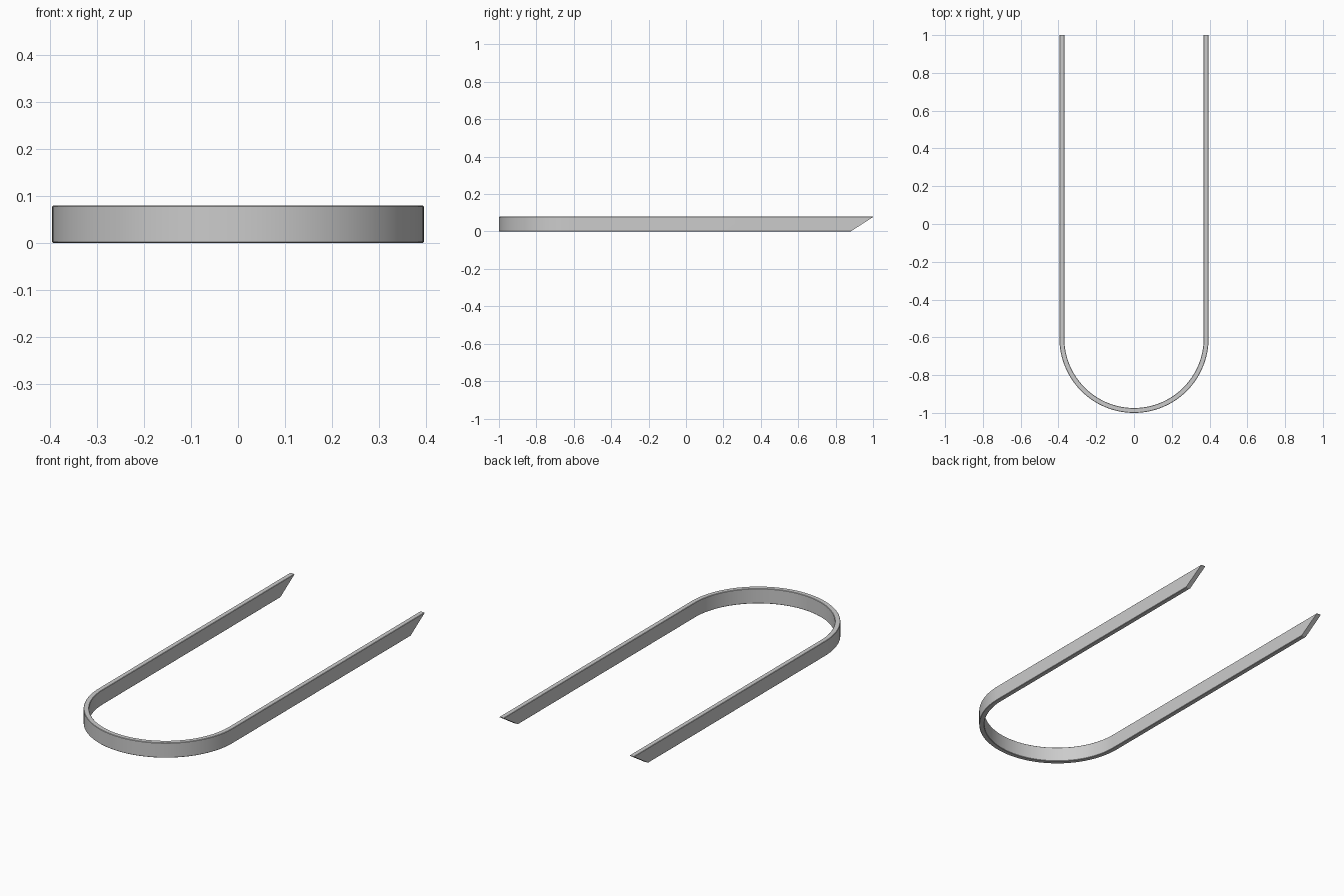
import bpy, bmesh, math

if "Cube" in bpy.data.objects:
    bpy.data.objects.remove(bpy.data.objects["Cube"])

R_OUT, R_IN = 0.395, 0.369   # outer and inner bend radius
H = 0.079                    # band height
CY = -1 + R_OUT              # centre of the bend
SEG = 64
BEV = 0.002                  # small edge chamfer

# cross-section of the band: (radius, height) with chamfered edges
section = [(R_IN + BEV, 0), (R_OUT - BEV, 0), (R_OUT, BEV), (R_OUT, H - BEV),
           (R_OUT - BEV, H), (R_IN + BEV, H), (R_IN, H - BEV), (R_IN, BEV)]


def end_y(z):
    """Slanted leg tip with a short blunt nose at the top."""
    return min(1.0, 0.88 + z * 0.12 / 0.073)


bm = bmesh.new()
rings = []

# left leg tip, half-circle bend, right leg tip
rings.append([bm.verts.new((-r, end_y(z), z)) for r, z in section])
for i in range(SEG + 1):
    a = math.pi + math.pi * i / SEG
    rings.append([bm.verts.new((r * math.cos(a), CY + r * math.sin(a), z))
                  for r, z in section])
rings.append([bm.verts.new((r, end_y(z), z)) for r, z in section])

# skin the rings and cap both tips
n = len(section)
for a, b in zip(rings, rings[1:]):
    for k in range(n):
        bm.faces.new((a[k], b[k], b[(k + 1) % n], a[(k + 1) % n]))
bm.faces.new(rings[0])
bm.faces.new(rings[-1][::-1])
bmesh.ops.recalc_face_normals(bm, faces=bm.faces)

# sharpen the nose: cut the caps where the slant meets the blunt end
for f in [f for f in bm.faces if len(f.verts) == n]:
    bmesh.ops.triangulate(bm, faces=[f])

me = bpy.data.meshes.new("u_band")
bm.to_mesh(me)
bm.free()
band = bpy.data.objects.new("u_band", me)
bpy.context.collection.objects.link(band)

# smooth bend, crisp edges
bpy.context.view_layer.objects.active = band
band.select_set(True)
bpy.ops.object.shade_smooth_by_angle(angle=math.radians(30))
